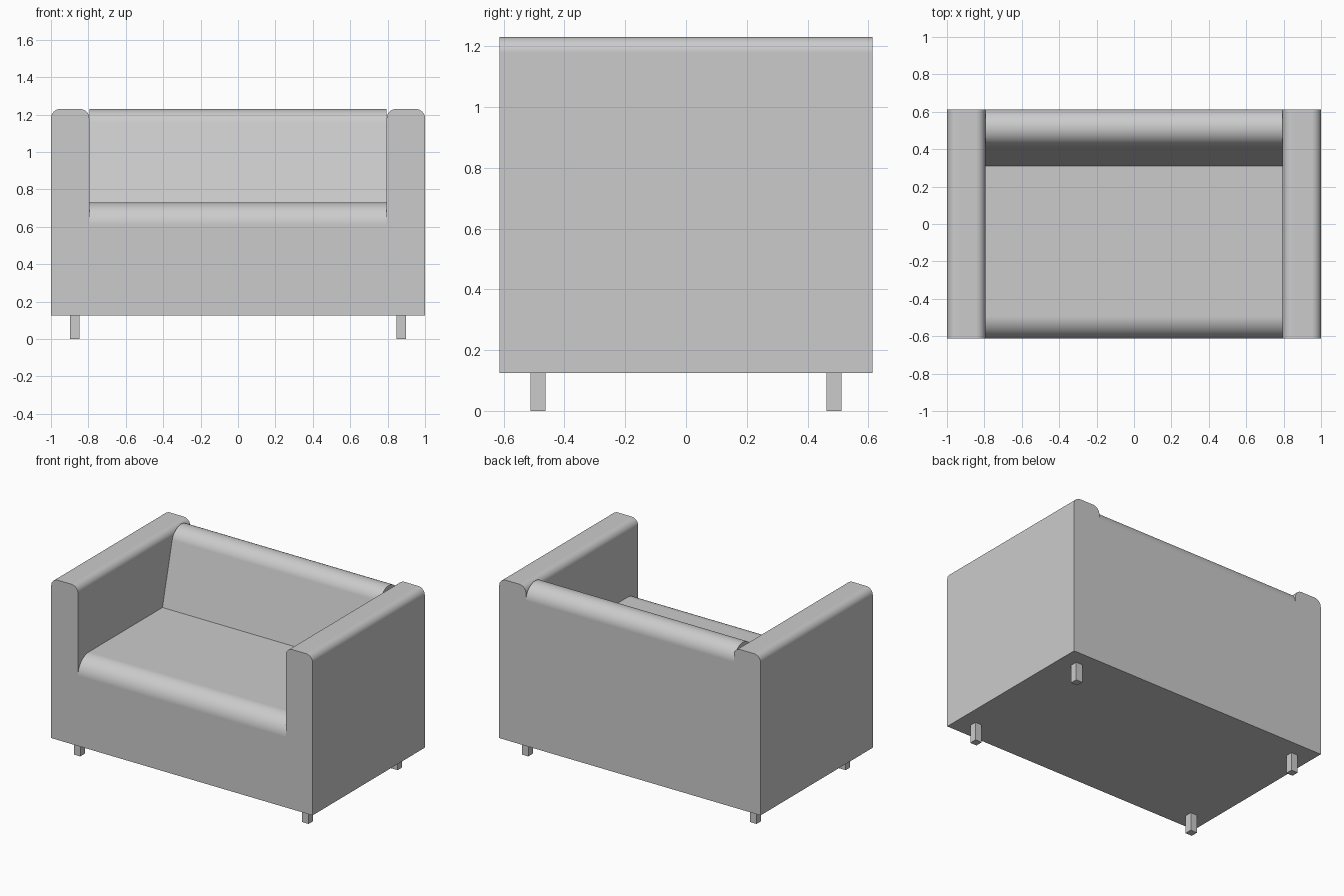
import bpy, bmesh
from math import sin, cos, pi, atan2, radians

if "Cube" in bpy.data.objects:
    bpy.data.objects.remove(bpy.data.objects["Cube"])

grey = bpy.data.materials.new("light grey fabric")
grey.diffuse_color = (0.6, 0.6, 0.6, 1)
grey.use_nodes = True
grey.node_tree.nodes["Principled BSDF"].inputs["Base Color"].default_value = grey.diffuse_color

HALF_W, HALF_D = 1.0, 0.613      # overall half width and half depth
BOTTOM, TOP = 0.125, 1.23
ARM_IN = 0.795                   # inner face of the arms


def arc(cu, cv, r, a0, a1, n=12):
    """Points on a circular arc, angles in degrees."""
    angles = [radians(a0 + (a1 - a0) * i / n) for i in range(n + 1)]
    return [(cu + r * cos(a), cv + r * sin(a)) for a in angles]


def extrude(name, profile, to_3d, start, end):
    """Solid prism from a 2D profile, smooth only over its rounded edges."""
    bm = bmesh.new()
    rings = [[bm.verts.new(to_3d(u, v, t)) for u, v in profile] for t in (start, end)]
    for ring in rings:
        bm.faces.new(ring)
    n = len(profile)
    for i in range(n):
        j = (i + 1) % n
        bm.faces.new((rings[0][i], rings[0][j], rings[1][j], rings[1][i]))
    bmesh.ops.recalc_face_normals(bm, faces=bm.faces)
    mesh = bpy.data.meshes.new(name)
    bm.to_mesh(mesh)
    bm.free()
    mesh.materials.append(grey)
    obj = bpy.data.objects.new(name, mesh)
    bpy.context.collection.objects.link(obj)
    bpy.ops.object.select_all(action='DESELECT')
    obj.select_set(True)
    bpy.context.view_layer.objects.active = obj
    bpy.ops.object.shade_smooth_by_angle(angle=radians(30))
    weighted = obj.modifiers.new("flat panels", 'WEIGHTED_NORMAL')
    weighted.keep_sharp = True
    return obj


# Seat with a rolled front edge and a leaning back with a rounded top (y, z)
R_SEAT, R_BACK, SEAT_TOP = 0.12, 0.1, 0.73
seat_profile = [(-HALF_D, BOTTOM), (HALF_D, BOTTOM)]
seat_profile += arc(HALF_D - R_BACK, TOP - R_BACK, R_BACK, 0, 165, 20)
seat_profile += [(0.31, SEAT_TOP)]
seat_profile += arc(-HALF_D + R_SEAT, SEAT_TOP - R_SEAT, R_SEAT, 90, 180)
extrude("seat_and_back", seat_profile, lambda u, v, t: (t, u, v), -ARM_IN, ARM_IN)

# Arms with rounded top edges (x, z)
R_ARM = 0.05
arm_profile = [(ARM_IN, BOTTOM), (HALF_W, BOTTOM)]
arm_profile += arc(HALF_W - R_ARM, TOP - R_ARM, R_ARM, 0, 90, 8)
arm_profile += arc(ARM_IN + R_ARM, TOP - R_ARM, R_ARM, 90, 180, 8)
for side, label in ((-1, "left"), (1, "right")):
    extrude("arm_" + label, arm_profile,
            lambda u, v, t, s=side: (s * u, t, v), -HALF_D, HALF_D)

# Four short square legs
LX, LY, LH = 0.873, 0.487, 0.025
for sx, lx in ((-1, "left"), (1, "right")):
    for sy, ly in ((-1, "front"), (1, "back")):
        square = [(sx * LX + a * LH, sy * LY + b * LH)
                  for a, b in ((-1, -1), (1, -1), (1, 1), (-1, 1))]
        extrude(f"leg_{ly}_{lx}", square, lambda u, v, t: (u, v, t), 0, BOTTOM)
